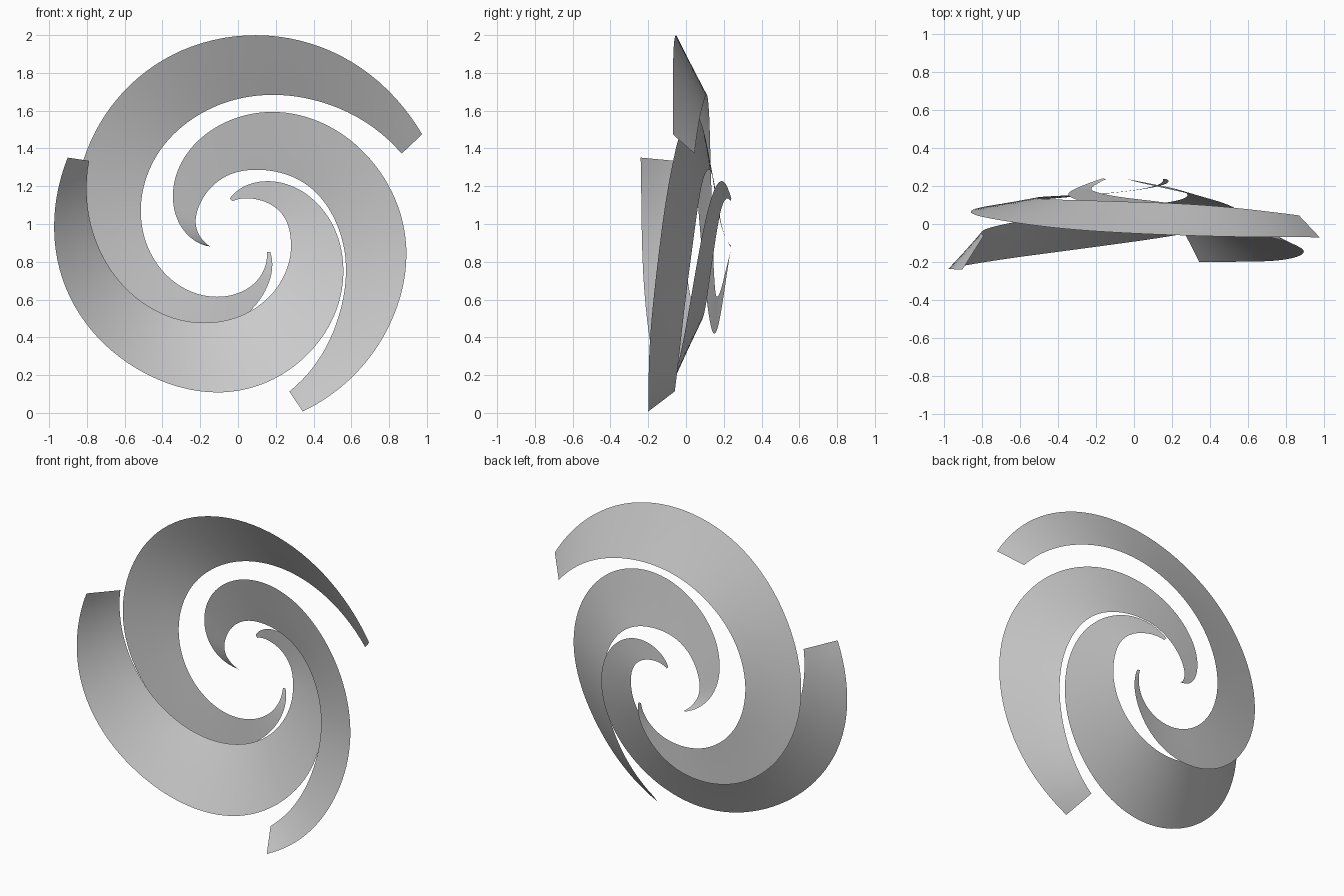
import bpy
import math

# Remove the default cube only
default_cube = bpy.data.objects.get("Cube")
if default_cube:
    bpy.data.objects.remove(default_cube, do_unlink=True)

HUB_HEIGHT = 0.95
STEPS_PER_SPAN = 12
STRIPS_ACROSS = 4


def make_material(name, colour):
    material = bpy.data.materials.new(name)
    material.use_nodes = True
    material.diffuse_color = colour
    material.node_tree.nodes["Principled BSDF"].inputs["Base Color"].default_value = colour
    return material


def smooth_sample(values, t):
    """Catmull-Rom value at t in 0..1 along evenly spaced stations."""
    last = len(values) - 1
    span = min(int(t * last), last - 1)
    u = t * last - span
    b, c = values[span], values[span + 1]
    a = values[span - 1] if span > 0 else b + b - c
    d = values[span + 2] if span + 2 <= last else c + c - b
    slope_b, slope_c = (c - a) / 2, (d - b) / 2
    rise = c - b
    return (b + u * slope_b
            + u * u * (3 * rise - 2 * slope_b - slope_c)
            + u * u * u * (slope_b + slope_c - 2 * rise))


def edge_point(edge, t):
    """Point on a spiral edge given by its angle range, radii and depths."""
    start, end, radii, depths = edge
    angle = math.radians(start + (end - start) * t)
    radius = smooth_sample(radii, t)
    return (radius * math.cos(angle),
            smooth_sample(depths, t),
            HUB_HEIGHT + radius * math.sin(angle))


def make_blade(name, outer, inner, material):
    """Ruled ribbon between the outer and inner spiral edges."""
    rows = STEPS_PER_SPAN * (len(outer[2]) - 1)
    columns = STRIPS_ACROSS + 1
    verts, faces = [], []
    for row in range(rows + 1):
        p = edge_point(outer, row / rows)
        q = edge_point(inner, row / rows)
        for column in range(columns):
            blend = column / STRIPS_ACROSS
            verts.append([m + (n - m) * blend for m, n in zip(p, q)])
    for row in range(rows):
        for column in range(STRIPS_ACROSS):
            corner = row * columns + column
            faces.append((corner, corner + columns,
                          corner + columns + 1, corner + 1))
    mesh = bpy.data.meshes.new(name)
    mesh.from_pydata(verts, [], faces)
    mesh.materials.append(material)
    mesh.polygons.foreach_set("use_smooth", [True] * len(faces))
    # Face the surface towards the front
    if sum(polygon.normal.y * polygon.area for polygon in mesh.polygons) > 0:
        mesh.flip_normals()
    mesh.update()
    blade = bpy.data.objects.new(name, mesh)
    bpy.context.collection.objects.link(blade)
    return blade


grey = make_material("plain_grey", (0.6, 0.6, 0.6, 1))

# Blade sweeping over the top
make_blade(
    "upper_spiral_blade",
    (28.3, 330, (1.107, 1.08, 1.02, .935, .845, .71, .54, .35, .197),
     (-.07, -.065, -.035, .025, .075, .12, .16, .2, .235)),
    (26, 327, (.964, .8, .68, .59, .508, .43, .353, .275, .182),
     (.045, .1, .12, .13, .14, .15, .165, .195, .235)),
    grey)

# Blade sweeping down the left-hand side
make_blade(
    "side_spiral_blade",
    (-70, 202, (1.003, .945, .888, .795, .695, .58, .46, .325, .177),
     (-.2, -.19, -.135, -.06, .02, .085, .135, .18, .24)),
    (-72, 205, (.88, .68, .55, .455, .365, .31, .262, .225, .163),
     (-.06, -.01, .04, .08, .115, .14, .165, .19, .235)),
    grey)

# Blade sweeping under the bottom
make_blade(
    "lower_spiral_blade",
    (156, 463, (.987, .96, .895, .83, .705, .565, .43, .305, .19),
     (-.24, -.225, -.165, -.09, -.01, .065, .135, .195, .24)),
    (154, 460, (.877, .715, .57, .445, .35, .29, .255, .205, .173),
     (-.06, -.005, .05, .09, .12, .15, .18, .21, .235)),
    grey)
